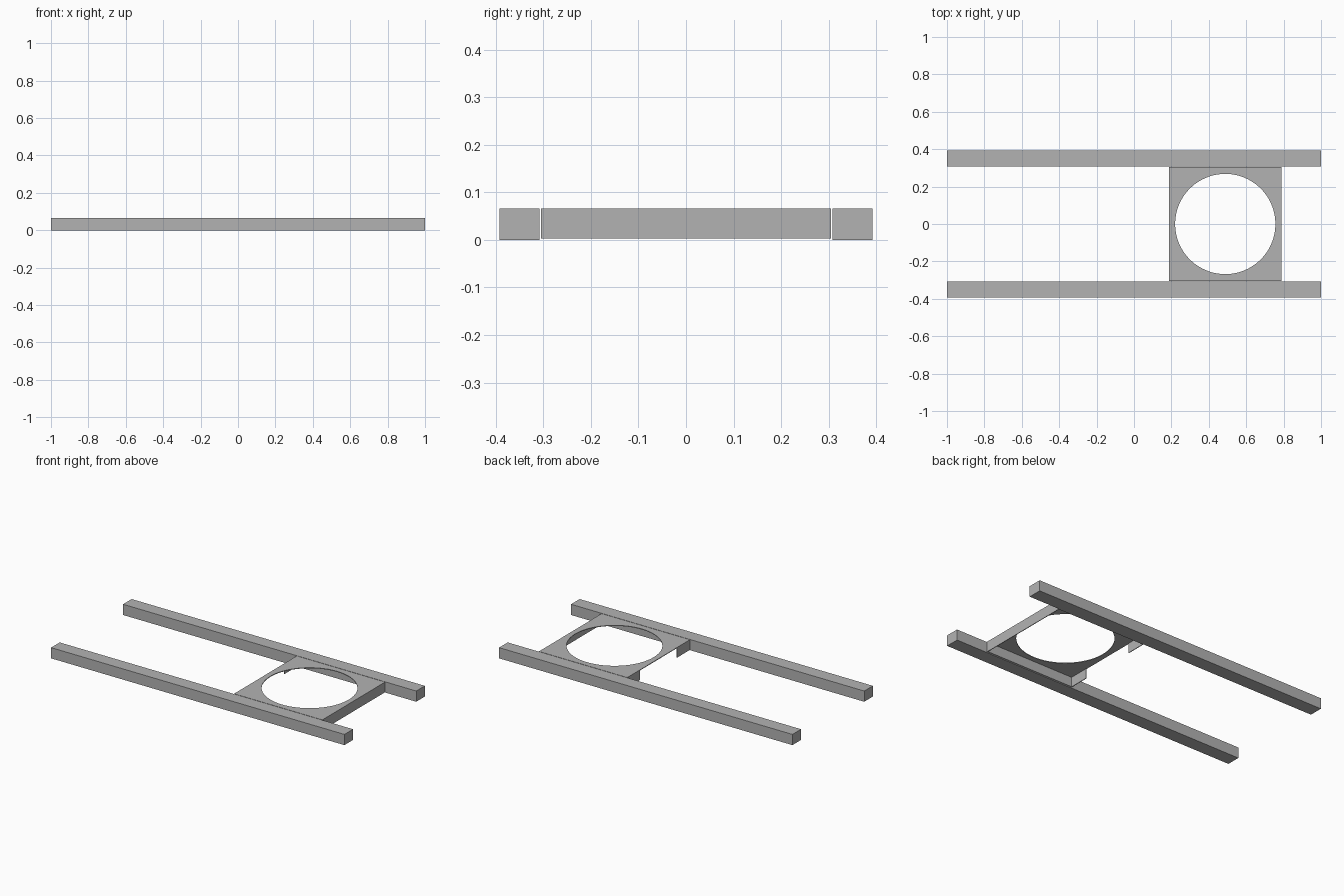
import bpy
import bmesh
import math

default = bpy.data.objects.get("Cube")
if default:
    bpy.data.objects.remove(default, do_unlink=True)

grey = bpy.data.materials.new("plain grey")
grey.use_nodes = True
colour = (0.45, 0.45, 0.45, 1)
grey.diffuse_color = colour
grey.node_tree.nodes["Principled BSDF"].inputs["Base Color"].default_value = colour


def finish(name, bm):
    mesh = bpy.data.meshes.new(name)
    bmesh.ops.recalc_face_normals(bm, faces=bm.faces)
    bm.to_mesh(mesh)
    bm.free()
    mesh.materials.append(grey)
    obj = bpy.data.objects.new(name, mesh)
    bpy.context.collection.objects.link(obj)
    return obj


def box(name, low, high):
    bm = bmesh.new()
    bmesh.ops.create_cube(bm, size=1)
    for v in bm.verts:
        v.co = [(a + b) / 2 + c * (b - a) for a, b, c in zip(low, high, v.co)]
    return finish(name, bm)


RAIL_IN, RAIL_OUT, TOP = 0.308, 0.392, 0.066
X0, X1, HALF, LOW = 0.187, 0.789, 0.305, 0.003
SHEET, TAB = 0.004, 0.125
HOLE_X, HOLE_R, SEGMENTS = (X0 + X1) / 2, 0.268, 96

# Top plate: ring of quads from the round hole out to the square edge
bm = bmesh.new()
inner, outer = [], []
for i in range(SEGMENTS):
    a = math.tau * i / SEGMENTS
    c, s = math.cos(a), math.sin(a)
    reach = 1 / max(abs(c), abs(s))
    inner.append(bm.verts.new((HOLE_X + HOLE_R * c, HOLE_R * s, TOP)))
    outer.append(bm.verts.new((HOLE_X + (X1 - X0) / 2 * c * reach, HALF * s * reach, TOP)))
for i in range(SEGMENTS):
    j = (i + 1) % SEGMENTS
    bm.faces.new((inner[i], outer[i], outer[j], inner[j]))
ring = bmesh.ops.extrude_face_region(bm, geom=bm.faces[:])
for v in ring["geom"]:
    if isinstance(v, bmesh.types.BMVert):
        v.co.z -= SHEET
plate = finish("top_plate", bm)
bpy.context.view_layer.objects.active = plate
plate.select_set(True)
bpy.ops.object.shade_smooth_by_angle(angle=math.radians(30))

# Folded end flange, full width
box("end_flange", (X1 - SHEET, -HALF, LOW), (X1, HALF, TOP - SHEET))

# Rails, side flanges and corner tabs on both sides
for side, sign in (("left", 1), ("right", -1)):
    def pair(name, x0, x1, y0, y1, z0, z1):
        ys = sorted((sign * y0, sign * y1))
        box(f"{name}_{side}", (x0, ys[0], z0), (x1, ys[1], z1))
    pair("rail", -1, 1, RAIL_IN, RAIL_OUT, 0, TOP)
    pair("side_flange", X0, X1, HALF - SHEET, HALF, LOW, TOP - SHEET)
    pair("corner_tab", X0, X0 + SHEET, HALF - TAB, HALF, LOW, TOP - SHEET)
